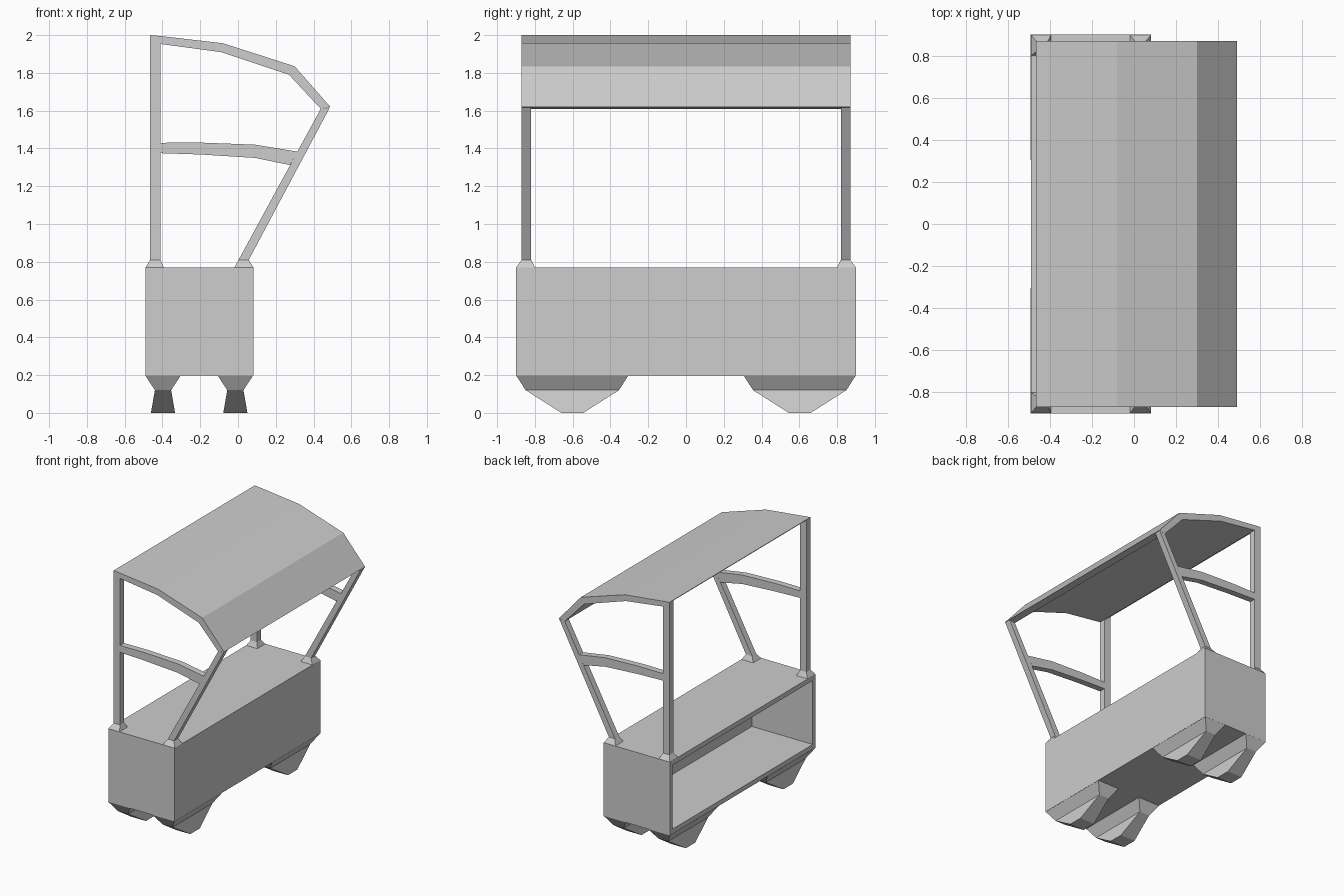
import bpy, bmesh

if "Cube" in bpy.data.objects:
    bpy.data.objects.remove(bpy.data.objects["Cube"])

grey = bpy.data.materials.new("mid_grey")
grey.diffuse_color = (0.61, 0.61, 0.61, 1)
grey.use_nodes = True
grey.node_tree.nodes["Principled BSDF"].inputs["Base Color"].default_value = grey.diffuse_color


def finish(bm, name):
    bmesh.ops.recalc_face_normals(bm, faces=bm.faces)
    me = bpy.data.meshes.new(name)
    bm.to_mesh(me)
    bm.free()
    me.materials.append(grey)
    ob = bpy.data.objects.new(name, me)
    bpy.context.collection.objects.link(ob)
    return ob


def loft(name, rings):
    """Skin a list of four-point rings and cap both ends."""
    bm = bmesh.new()
    vs = [[bm.verts.new(p) for p in r] for r in rings]
    for a, b in zip(vs, vs[1:]):
        for i in range(4):
            j = (i + 1) % 4
            bm.faces.new((a[i], a[j], b[j], b[i]))
    bm.faces.new(vs[0])
    bm.faces.new(vs[-1])
    return finish(bm, name)


def bar(p, q, y0, y1):
    """Ring from two (x, z) points and a depth range."""
    return [(p[0], y0, p[1]), (q[0], y0, q[1]), (q[0], y1, q[1]), (p[0], y1, p[1])]


# Counter: hollow box, open at the rear (-x)
bm = bmesh.new()
bmesh.ops.create_cube(bm, size=1)
for v in bm.verts:
    v.co = (-0.204 + v.co.x * 0.572, v.co.y * 1.8, 0.485 + v.co.z * 0.572)
bm.normal_update()
rear = min(bm.faces, key=lambda f: f.calc_center_median().x)
bmesh.ops.inset_individual(bm, faces=[rear], thickness=0.052, depth=0)
bmesh.ops.inset_individual(bm, faces=[rear], thickness=0, depth=-0.525)
finish(bm, "counter_box")

# Roof: solid curved slab, thinning to an edge at the rear
outer = [(-0.465, 2.0), (-0.41, 1.995), (-0.08, 1.957), (0.30, 1.835), (0.489, 1.62)]
inner = [(-0.465, 1.995), (-0.41, 1.953), (-0.09, 1.91), (0.27, 1.79), (0.438, 1.61)]
loft("roof", [bar(p, q, -0.87, 0.87) for p, q in zip(outer, inner)])

for s, side in ((-1, "front"), (1, "back")):
    w, n = (s * 0.90, s * 0.80), (s * 0.87, s * 0.82)
    # Upright rear post with flared base
    loft(side + "_straight_post", [
        bar((-0.49, 0.77), (-0.393, 0.77), *w),
        bar((-0.465, 0.81), (-0.41, 0.81), *n),
        bar((-0.465, 1.998), (-0.41, 1.99), *n)])
    # Leaning post with flared base
    loft(side + "_leaning_post", [
        bar((-0.02, 0.77), (0.082, 0.77), *w),
        bar((0.003, 0.81), (0.057, 0.81), *n),
        bar((0.438, 1.61), (0.487, 1.618), *n)])
    # Curved middle brace
    top = [(-0.41, 1.43), (-0.2, 1.431), (0.09, 1.42), (0.315, 1.383)]
    low = [(-0.41, 1.375), (-0.2, 1.368), (0.09, 1.35), (0.275, 1.312)]
    loft(side + "_middle_brace", [bar(p, q, *n) for p, q in zip(top, low)])
    # Tapered feet: z, half width in x, half length in y
    for cx, row in ((-0.397, "rear"), (-0.014, "leading")):
        sections = [(0.2, 0.095, 0.298), (0.12, 0.043, 0.247), (0.0, 0.064, 0.058)]
        loft(side + "_" + row + "_foot", [
            bar((cx - hx, z), (cx + hx, z), s * 0.602 - hy, s * 0.602 + hy)
            for z, hx, hy in sections])
